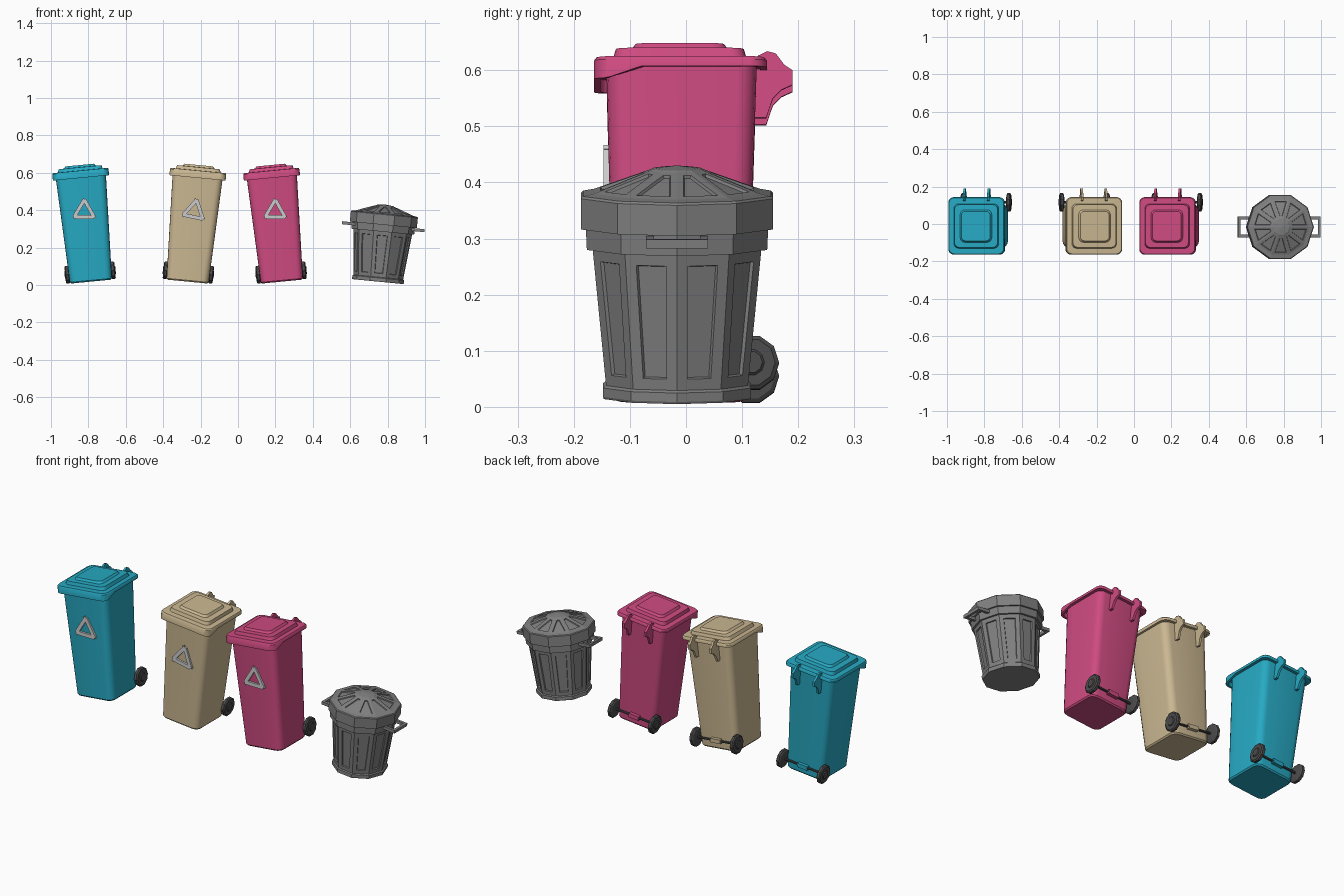
import bpy, bmesh, math
from mathutils import Matrix, Vector

if "Cube" in bpy.data.objects:
    bpy.data.objects.remove(bpy.data.objects["Cube"])

TILT = math.radians(5.5)


def material(name, rgb):
    m = bpy.data.materials.new(name)
    m.diffuse_color = (*rgb, 1)
    m.use_nodes = True
    m.node_tree.nodes["Principled BSDF"].inputs["Base Color"].default_value = m.diffuse_color
    return m


def finish(name, bm, frame, mat=None, smooth=False):
    bmesh.ops.recalc_face_normals(bm, faces=bm.faces)
    me = bpy.data.meshes.new(name)
    bm.to_mesh(me)
    bm.free()
    ob = bpy.data.objects.new(name, me)
    bpy.context.collection.objects.link(ob)
    ob.matrix_world = frame
    if mat:
        me.materials.append(mat)
    if smooth:
        bpy.ops.object.select_all(action='DESELECT')
        bpy.context.view_layer.objects.active = ob
        ob.select_set(True)
        bpy.ops.object.shade_smooth_by_angle(angle=math.radians(35))
    return ob


def loft(rings):
    """Skin a list of equal-length point rings and cap both ends."""
    bm = bmesh.new()
    vs = [[bm.verts.new(p) for p in r] for r in rings]
    n = len(vs[0])
    for a, b in zip(vs, vs[1:]):
        for i in range(n):
            j = (i + 1) % n
            bm.faces.new((a[i], a[j], b[j], b[i]))
    bm.faces.new(vs[0])
    bm.faces.new(vs[-1])
    return bm


def lathe_rings(profile, n, axis='Z', centre=(0, 0, 0)):
    rings = []
    for r, h in profile:
        ring = []
        for i in range(n):
            a = 2 * math.pi * i / n
            u, v = r * math.cos(a), r * math.sin(a)
            p = (u, v, h) if axis == 'Z' else (h, u, v)
            ring.append(Vector(p) + Vector(centre))
        rings.append(ring)
    return rings


def prism(pts, axis, lo, hi):
    """Extrude a 2D outline along an axis; remaining axes keep their order."""
    k = 'XYZ'.index(axis)

    def place(p, d):
        q = list(p)
        q.insert(k, d)
        return q
    return loft([[place(p, lo) for p in pts], [place(p, hi) for p in pts]])


def rounded_ring(cy, hx, hy, r, z):
    """Rounded rectangle with one extra point on each side; z may depend on y."""
    pts = []
    for k, (sx, sy) in enumerate([(1, 1), (-1, 1), (-1, -1), (1, -1)]):
        for i in range(5):
            a = math.pi / 2 * (k + i / 4)
            pts.append((sx * (hx - r) + r * math.cos(a), cy + sy * (hy - r) + r * math.sin(a)))
        if k == 1:
            pts.append((-hx, cy - 0.45 * hy))
    pts.append((hx, cy - 0.45 * hy))
    return [(x, y, z(y) if callable(z) else z) for x, y in pts]


def skirt(y):
    """Lower lid edge: drops towards the front."""
    t = min(1, max(0, (y + 0.14) / 0.06))
    return 0.557 + 0.021 * t


dark = material("rubber", (0.07, 0.07, 0.07))
steel = material("dull_steel", (0.22, 0.22, 0.22))


def wheeled_bin(label, x, lean, rgb):
    mat = material(label + "_plastic", rgb)
    frame = Matrix.Translation((x, 0, 0.018)) @ Matrix.Rotation(lean * TILT, 4, 'Y')

    # tapered body
    finish(label + "_body", loft([
        rounded_ring(-0.01, 0.107, 0.111, 0.03, 0),
        rounded_ring(-0.01, 0.113, 0.117, 0.035, 0.007),
        rounded_ring(-0.008, 0.135, 0.134, 0.035, 0.582)]), frame, mat, True)

    # stepped lid with hollow skirt
    finish(label + "_lid", loft([
        rounded_ring(-0.01, 0.140, 0.142, 0.025, 0.580),
        rounded_ring(-0.01, 0.140, 0.142, 0.025, skirt),
        rounded_ring(-0.01, 0.151, 0.154, 0.03, skirt),
        rounded_ring(-0.01, 0.151, 0.154, 0.03, 0.590),
        rounded_ring(-0.01, 0.147, 0.150, 0.03, 0.596),
        rounded_ring(-0.011, 0.120, 0.119, 0.025, 0.597),
        rounded_ring(-0.011, 0.115, 0.114, 0.025, 0.614),
        rounded_ring(-0.011, 0.085, 0.087, 0.025, 0.615),
        rounded_ring(-0.011, 0.077, 0.079, 0.022, 0.626)]), frame, mat, True)

    # hinge hooks at the back
    hook = [(0.12, 0.592), (0.128, 0.604), (0.145, 0.612), (0.16, 0.608), (0.175, 0.588),
            (0.19, 0.578), (0.19, 0.552), (0.17, 0.543), (0.155, 0.528), (0.143, 0.493), (0.12, 0.493)]
    for side, s in (("left", -1), ("right", 1)):
        finish(f"{label}_hinge_{side}", prism(hook, 'X', s * 0.065 - 0.006, s * 0.065 + 0.006), frame, mat)
        # wheels
        prof = [(0.022, 0.109), (0.043, 0.111), (0.05, 0.116), (0.05, 0.129), (0.043, 0.134),
                (0.024, 0.133), (0.02, 0.137)]
        finish(f"{label}_wheel_{side}", loft(lathe_rings(
            [(r, s * h) for r, h in prof], 10, 'X', (0, 0.116, 0.049))), frame, dark)

    # axle and its bracket
    finish(label + "_axle", loft(lathe_rings([(0.006, -0.12), (0.006, 0.12)], 8, 'X',
                                             (0, 0.116, 0.049))), frame, dark)
    finish(label + "_axle_bracket", prism([(0.1, 0.038), (0.127, 0.038), (0.127, 0.06), (0.1, 0.06)],
                                          'X', -0.03, 0.03), frame, mat)

    # three raised bars on the front
    bar = [(-0.064, -0.034), (0.046, -0.046), (0.062, -0.028), (-0.046, -0.016)]
    for i in range(3):
        rot = Matrix.Rotation(i * 2 * math.pi / 3, 2)
        pts = [rot @ Vector(p) + Vector((0, 0.378)) for p in bar]
        finish(f"{label}_front_bar_{i + 1}", prism(pts, 'Y', -0.147, -0.128), frame)


wheeled_bin("teal_bin", -0.786, -1, (0.02, 0.40, 0.55))
wheeled_bin("tan_bin", -0.27, 1, (0.60, 0.48, 0.29))
wheeled_bin("pink_bin", 0.235, -1, (0.62, 0.07, 0.22))


# ten-sided metal can
can = Matrix.Translation((0.748, -0.016, 0.018)) @ Matrix.Rotation(TILT, 4, 'Y')


def recess_panels(bm, zlo, zhi, margin, depth):
    """Sink a panel into each facet whose centre lies in the height band."""
    bmesh.ops.recalc_face_normals(bm, faces=bm.faces)
    faces = [f for f in bm.faces if len(f.verts) == 4 and zlo < f.calc_center_median().z < zhi]
    inner = bmesh.ops.inset_individual(bm, faces=faces, thickness=margin, use_even_offset=True)
    bmesh.ops.inset_individual(bm, faces=faces, thickness=0.002, depth=-depth, use_even_offset=True)


# can body with base ring and collar
bm = loft(lathe_rings([(0.137, 0), (0.139, 0.004), (0.139, 0.02), (0.133, 0.024), (0.158, 0.268),
                       (0.169, 0.268), (0.171, 0.31)], 10))
recess_panels(bm, 0.1, 0.2, 0.02, 0.006)
finish("can_body", bm, can, steel)

# can lid with sunken sectors
bm = loft(lathe_rings([(0.165, 0.305), (0.18, 0.305), (0.18, 0.36), (0.176, 0.364), (0.155, 0.368),
                       (0.05, 0.406), (0.044, 0.409), (0.002, 0.414)], 10))
recess_panels(bm, 0.38, 0.395, 0.012, 0.005)
finish("can_lid", bm, can, steel)

# side handles
loop = [(0.15, -0.055), (0.222, -0.055), (0.222, 0.055), (0.15, 0.055),
        (0.15, 0.041), (0.208, 0.041), (0.208, -0.041), (0.15, -0.041)]
for side, s in (("left", -1), ("right", 1)):
    finish("can_handle_" + side, prism([(s * px, py) for px, py in loop], 'Z', 0.287, 0.303), can, steel)
